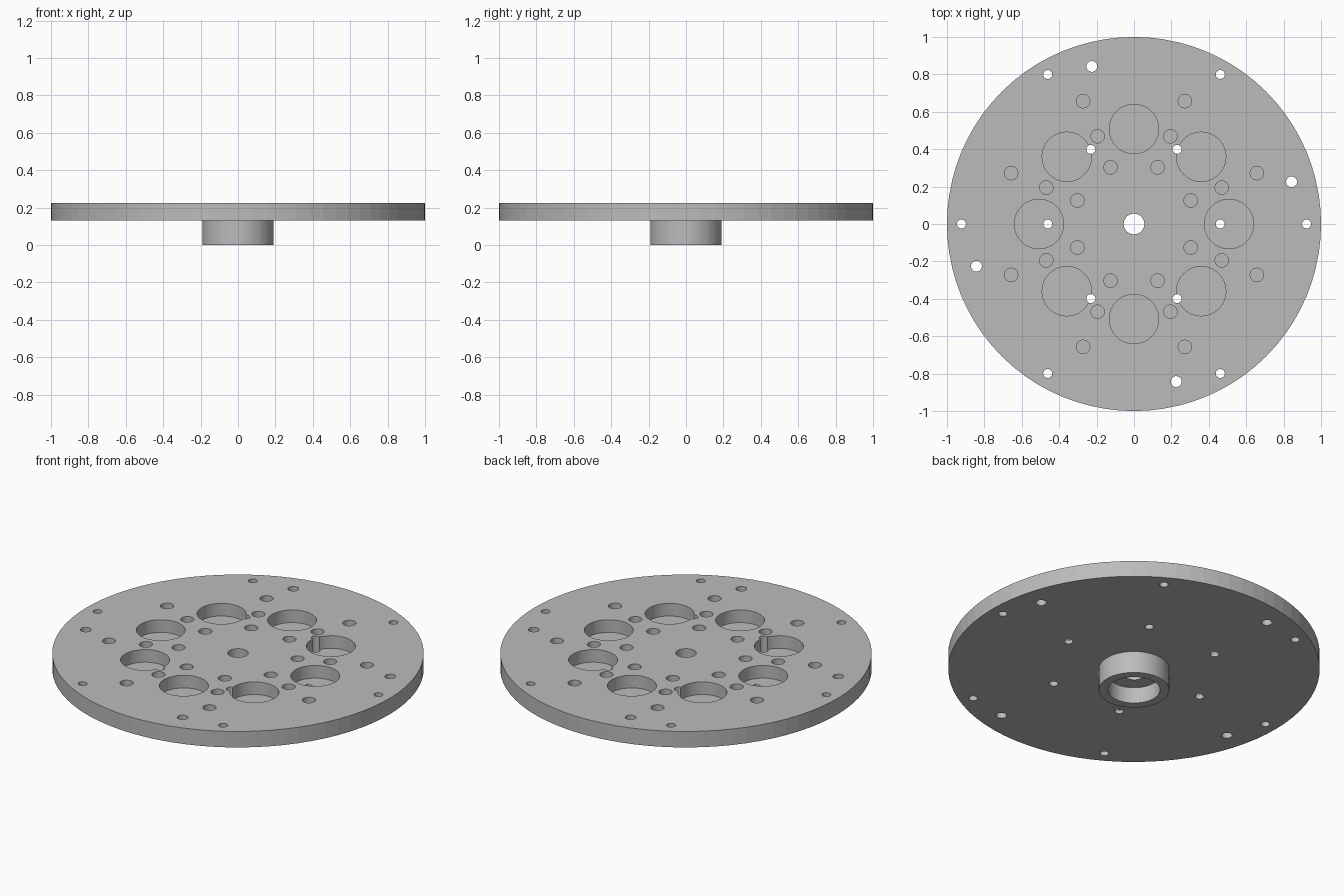
import bpy
import bmesh
from math import cos, sin, pi, radians
from mathutils import Matrix, Vector

default = bpy.data.objects.get("Cube")
if default:
    bpy.data.objects.remove(default, do_unlink=True)

PLATE_BOTTOM, PLATE_TOP = 0.13, 0.225
BLIND_FLOOR = 0.15

metal = bpy.data.materials.new("plain grey metal")
metal.use_nodes = True
grey = (0.5, 0.5, 0.5, 1)
metal.diffuse_color = grey
metal.node_tree.nodes["Principled BSDF"].inputs["Base Color"].default_value = grey


def make_object(name, bm):
    bmesh.ops.recalc_face_normals(bm, faces=bm.faces[:])
    mesh = bpy.data.meshes.new(name)
    bm.to_mesh(mesh)
    bm.free()
    mesh.materials.append(metal)
    obj = bpy.data.objects.new(name, mesh)
    bpy.context.collection.objects.link(obj)
    return obj


def lathe(name, profile, sides):
    """Revolve a closed (radius, height) outline around the z axis."""
    bm = bmesh.new()
    verts = [bm.verts.new((r, 0, z)) for r, z in profile]
    edges = [bm.edges.new((a, b)) for a, b in zip(verts, verts[1:] + verts[:1])]
    bmesh.ops.spin(bm, geom=verts + edges, cent=(0, 0, 0), axis=(0, 0, 1),
                   angle=2 * pi, steps=sides, use_merge=True)
    bmesh.ops.remove_doubles(bm, verts=bm.verts[:], dist=0.0001)
    return make_object(name, bm)


def hole_cutter(name, rings, low):
    """Circular patterns of cylinders: (ring radius, hole radius, count, start degrees, sides)."""
    bm = bmesh.new()
    high = PLATE_TOP + 0.1
    for ring, radius, count, start, sides in rings:
        for i in range(count):
            a = radians(start) + 2 * pi * i / count
            place = Matrix.Translation(Vector((ring * cos(a), ring * sin(a), (low + high) / 2)))
            bmesh.ops.create_cone(bm, cap_ends=True, segments=sides, radius1=radius,
                                  radius2=radius, depth=high - low, matrix=place)
    obj = make_object(name, bm)
    obj.hide_render = True
    return obj


# Round plate with its hollow hub underneath and a centre bore
plate = lathe("flanged_plate", [
    (0.055, PLATE_TOP), (1, PLATE_TOP), (1, PLATE_BOTTOM), (0.19, PLATE_BOTTOM),
    (0.19, 0), (0.14, 0), (0.14, 0.095), (0.055, 0.095)], 80)

# Large pockets and three rings of small blind holes
blind = hole_cutter("blind_hole_cutter", [
    (0.508, 0.132, 8, 0, 48),
    (0.328, 0.036, 8, 22.5, 24),
    (0.508, 0.036, 8, 22.5, 24),
    (0.711, 0.036, 8, 22.5, 24)], BLIND_FLOOR)

# Bolt holes going right through
through = hole_cutter("through_hole_cutter", [
    (0.923, 0.024, 6, 0, 24),
    (0.461, 0.024, 6, 0, 24),
    (0.872, 0.029, 4, 15, 24)], PLATE_BOTTOM - 0.1)

# Cut the holes and discard the cutters
bpy.context.view_layer.objects.active = plate
for cutter in (blind, through):
    cut = plate.modifiers.new(cutter.name, "BOOLEAN")
    cut.operation = "DIFFERENCE"
    cut.solver = "EXACT"
    cut.object = cutter
    bpy.ops.object.modifier_apply(modifier=cut.name)
    bpy.data.objects.remove(cutter, do_unlink=True)
